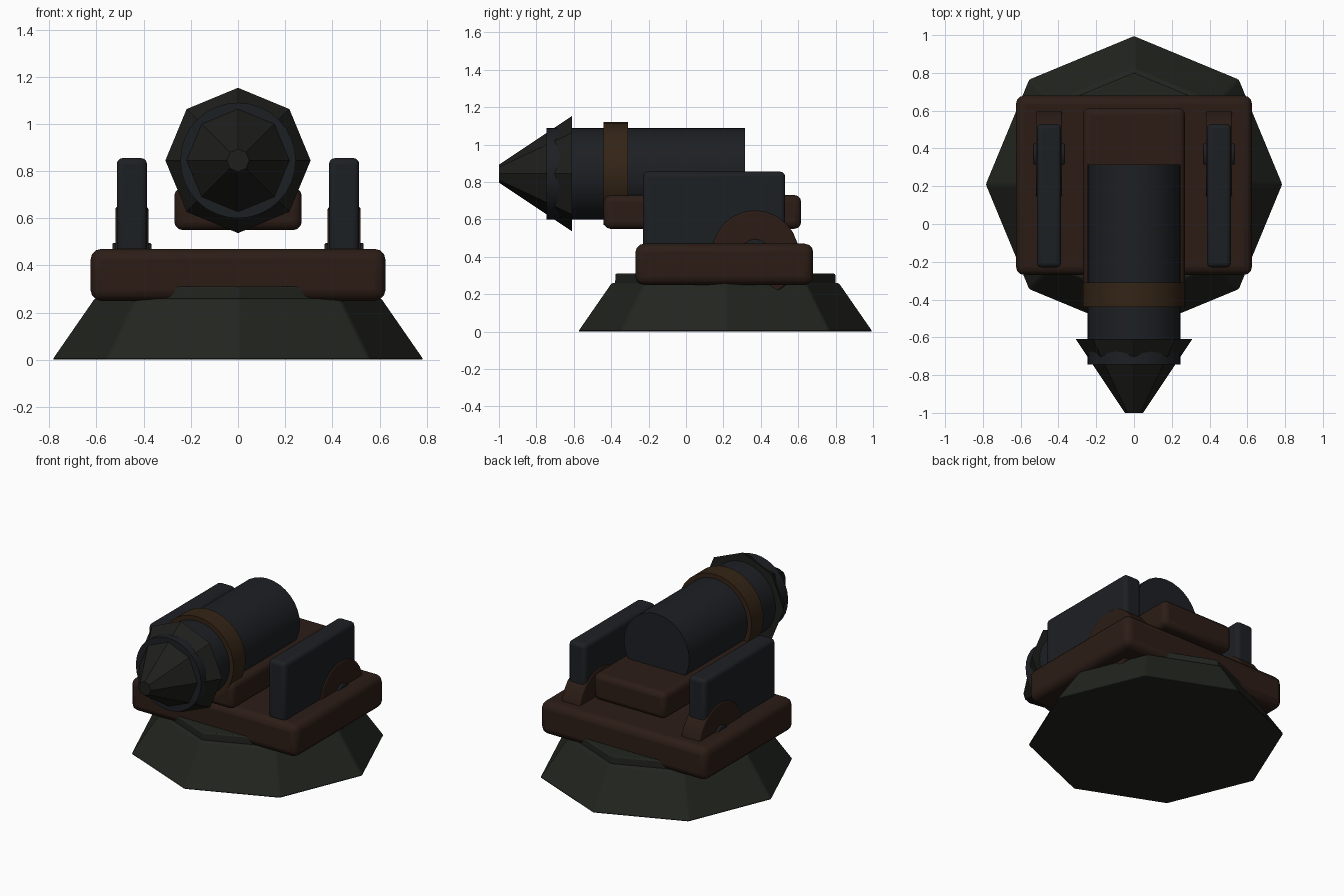
import bpy
from math import pi

cube = bpy.data.objects.get("Cube")
if cube:
    bpy.data.objects.remove(cube, do_unlink=True)


def material(name, *rgb):
    m = bpy.data.materials.new(name)
    m.use_nodes = True
    m.diffuse_color = (*rgb, 1)
    bsdf = m.node_tree.nodes["Principled BSDF"]
    bsdf.inputs["Base Color"].default_value = (*rgb, 1)
    bsdf.inputs["Roughness"].default_value = 0.7
    return m


stone = material("dark_stone", 0.016, 0.018, 0.014)
wood = material("dark_wood", 0.025, 0.012, 0.008)
steel = material("dark_steel", 0.012, 0.014, 0.017)
brass = material("aged_brass", 0.034, 0.018, 0.008)
iron = material("black_iron", 0.013, 0.013, 0.012)


def finish(name, mat, bevel=0, smooth=True):
    ob = bpy.context.object
    ob.name = name
    bpy.ops.object.transform_apply(location=False, rotation=True, scale=True)
    ob.data.materials.append(mat)
    if smooth:
        bpy.ops.object.shade_smooth_by_angle(angle=pi / 6)
    if bevel:
        mod = ob.modifiers.new("Bevel", "BEVEL")
        mod.width, mod.segments = bevel, 3
        mod.limit_method = "ANGLE"
    return ob


def box(name, mat, x, y, z, bevel):
    """Box from (min, max) pairs on each axis."""
    spans = (x, y, z)
    bpy.ops.mesh.primitive_cube_add(size=1, location=[sum(s) / 2 for s in spans])
    bpy.context.object.scale = [s[1] - s[0] for s in spans]
    return finish(name, mat, bevel)


def cone(name, mat, sides, r1, r2, depth, loc, rot=(0, 0, 0), bevel=0, smooth=True):
    bpy.ops.mesh.primitive_cone_add(vertices=sides, radius1=r1, radius2=r2,
                                    depth=depth, location=loc, rotation=rot)
    return finish(name, mat, bevel, smooth)


# Octagonal plinth and its collar
cone("plinth", stone, 8, 0.79, 0.61, 0.26, (0, 0.21, 0.13), bevel=0.012, smooth=False)
cone("plinth_collar", stone, 8, 0.59, 0.59, 0.07, (0, 0.21, 0.275), bevel=0.008, smooth=False)

# Carriage deck and barrel cradle
box("carriage_deck", wood, (-0.625, 0.625), (-0.27, 0.68), (0.25, 0.47), 0.045)
box("cradle", wood, (-0.27, 0.27), (-0.44, 0.615), (0.55, 0.73), 0.035)

# Cheek plates with wheels and hubs on both sides
for side, s in (("left", 1), ("right", -1)):
    cx = s * 0.45
    axle = (0, pi / 2, 0)
    box(side + "_cheek_plate", steel, (cx - 0.064, cx + 0.064), (-0.23, 0.53), (0.45, 0.855), 0.025)
    cone(side + "_wheel", wood, 24, 0.233, 0.233, 0.14, (cx, 0.37, 0.415), axle, 0.01)
    cone(side + "_hub", steel, 16, 0.075, 0.075, 0.165, (cx, 0.37, 0.42), axle, 0.006)

# Barrel, band and pointed nose along the y axis
axis_z = 0.845
forward = (pi / 2, 0, 0)
cone("barrel", steel, 32, 0.245, 0.245, 1.06, (0, -0.215, axis_z), forward)
cone("barrel_band", brass, 32, 0.275, 0.275, 0.13, (0, -0.375, axis_z), forward)
cone("nose_cone", iron, 8, 0.308, 0.048, 0.39, (0, -0.805, axis_z), forward, smooth=False)
